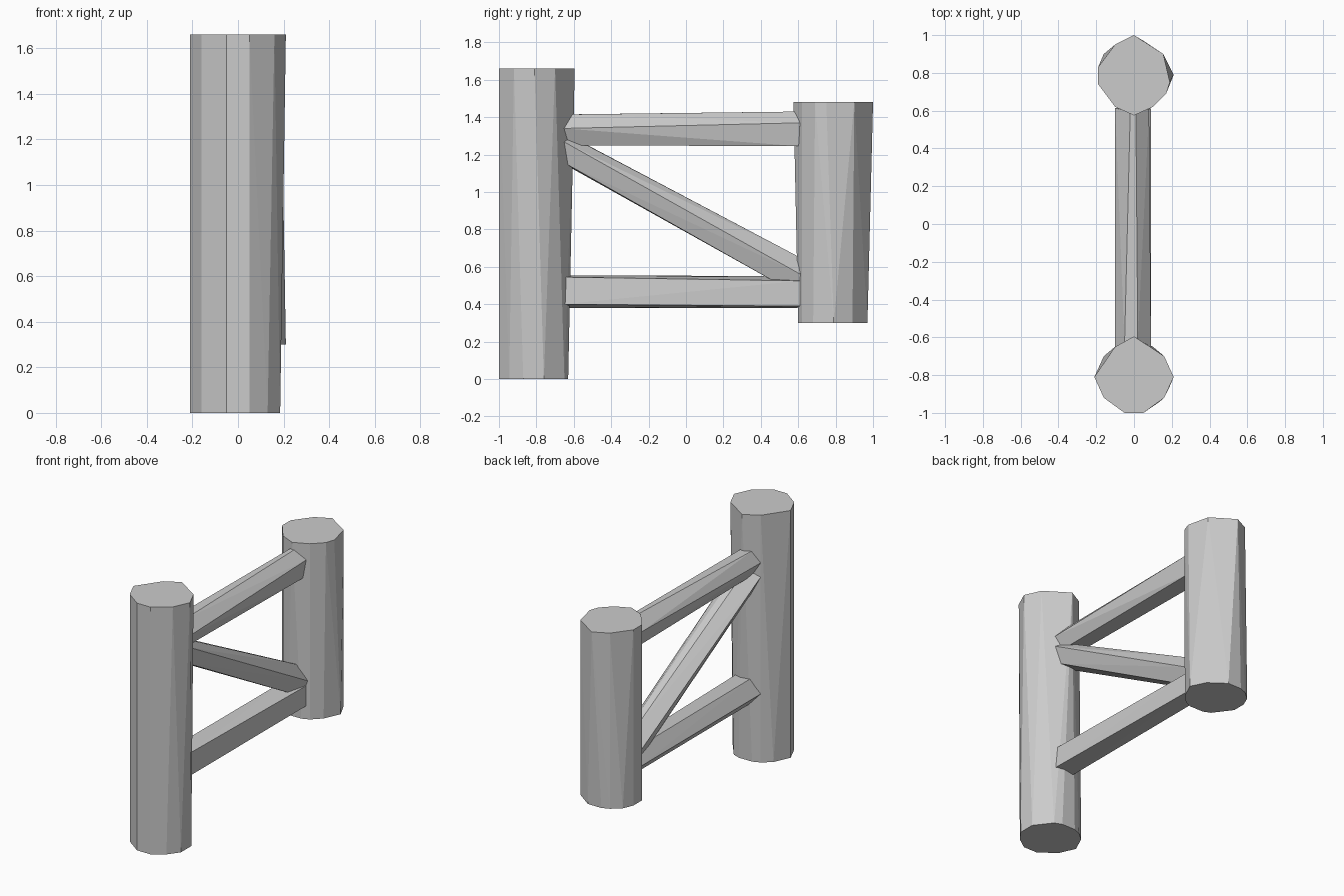
import bpy, bmesh, math

if "Cube" in bpy.data.objects:
    bpy.data.objects.remove(bpy.data.objects["Cube"])


def hull(name, points):
    """Flat-shaded convex solid through the given section points."""
    mesh = bpy.data.meshes.new(name)
    bm = bmesh.new()
    for p in points:
        bm.verts.new(p)
    result = bmesh.ops.convex_hull(bm, input=bm.verts[:])
    loose = [v for v in bm.verts if not v.link_faces]
    bmesh.ops.delete(bm, geom=loose, context='VERTS')
    bmesh.ops.dissolve_limit(bm, angle_limit=math.radians(0.5),
                             verts=bm.verts[:], edges=bm.edges[:])
    bmesh.ops.recalc_face_normals(bm, faces=bm.faces[:])
    bm.to_mesh(mesh)
    bm.free()
    obj = bpy.data.objects.new(name, mesh)
    bpy.context.collection.objects.link(obj)
    return obj


def post(name, bottom, top, z0, z1):
    hull(name, [(x, y, z0) for x, y in bottom] + [(x, y, z1) for x, y in top])


def beam(name, front, back):
    """Sections are (x, z); the ends follow the round of the posts."""
    hull(name, [(x, -0.61 - 0.5 * abs(x), z) for x, z in front] +
         [(x, 0.585 + 0.3 * abs(x), z) for x, z in back])


# Tall front post
post("front_post",
     [(-.21, -.81), (-.16, -.92), (-.05, -1), (.05, -1), (.13, -.945), (.185, -.87),
      (.185, -.76), (.10, -.65), (.05, -.63), (-.05, -.63), (-.10, -.65), (-.16, -.70)],
     [(-.21, -.81), (-.16, -.92), (-.05, -1), (.05, -1), (.16, -.92), (.21, -.81),
      (.16, -.70), (0, -.595), (-.10, -.65)],
     0, 1.66)

# Shorter raised back post
post("back_post",
     [(.05, .97), (.16, .89), (.21, .79), (.16, .68), (.10, .62), (.05, .60),
      (-.05, .60), (-.10, .62), (-.19, .74), (-.19, .83), (-.16, .90), (-.10, .95), (-.05, .97)],
     [(0, 1), (.155, .90), (.19, .75), (.17, .69), (.10, .62), (0, .575),
      (-.10, .62), (-.19, .74), (-.19, .83), (-.10, .95)],
     .30, 1.48)

# Upper rail
beam("upper_rail",
     [(-.10, 1.34), (-.05, 1.415), (.02, 1.415), (.09, 1.34), (.05, 1.25), (-.05, 1.25)],
     [(-.10, 1.36), (-.02, 1.43), (.01, 1.43), (.08, 1.37), (.06, 1.245), (-.06, 1.245)])

# Lower rail
beam("lower_rail",
     [(-.10, .46), (-.04, .555), (.08, .545), (.09, .40), (-.03, .38)],
     [(-.10, .46), (-.04, .55), (.08, .525), (.08, .39), (-.03, .38)])

# Diagonal brace
beam("diagonal_brace",
     [(-.10, 1.25), (-.02, 1.30), (.03, 1.30), (.09, 1.27), (.06, 1.15), (-.05, 1.14)],
     [(-.10, .57), (-.02, .66), (.02, .66), (.09, .56), (.05, .45), (-.05, .45)])
